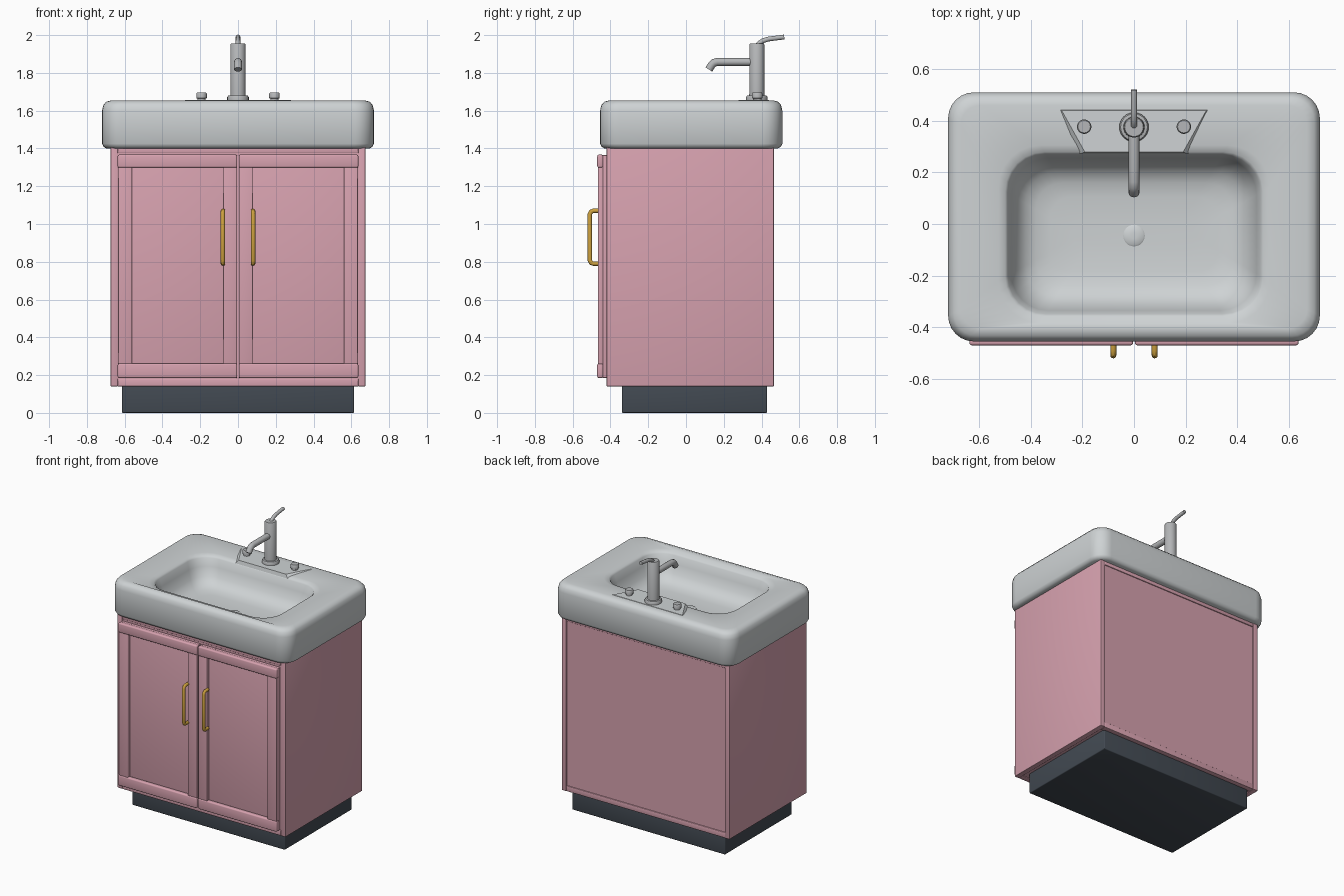
import bpy, bmesh, math
from mathutils import Vector

if "Cube" in bpy.data.objects:
    bpy.data.objects.remove(bpy.data.objects["Cube"])


def material(name, rgb):
    m = bpy.data.materials.new(name)
    m.diffuse_color = (*rgb, 1)
    m.use_nodes = True
    m.node_tree.nodes["Principled BSDF"].inputs["Base Color"].default_value = m.diffuse_color
    return m


PINK = material("pink paint", (0.68, 0.36, 0.43))
CERAMIC = material("white ceramic", (0.62, 0.65, 0.66))
METAL = material("brushed metal", (0.46, 0.47, 0.48))
GOLD = material("brass", (0.62, 0.36, 0.05))
DARK = material("dark plinth", (0.055, 0.068, 0.085))


def finish(name, bm, mat, smooth=True):
    bmesh.ops.recalc_face_normals(bm, faces=bm.faces)
    me = bpy.data.meshes.new(name)
    bm.to_mesh(me)
    bm.free()
    me.materials.append(mat)
    ob = bpy.data.objects.new(name, me)
    bpy.context.collection.objects.link(ob)
    if smooth:
        bpy.ops.object.select_all(action='DESELECT')
        ob.select_set(True)
        bpy.context.view_layer.objects.active = ob
        bpy.ops.object.shade_smooth_by_angle(angle=math.radians(40))
    return ob


def box(name, x, y, z, mat, bevel=0.0):
    bm = bmesh.new()
    bmesh.ops.create_cube(bm, size=1)
    for v in bm.verts:
        v.co = [lo + (c + 0.5) * (hi - lo) for c, (lo, hi) in zip(v.co, (x, y, z))]
    if bevel:
        bmesh.ops.bevel(bm, geom=bm.edges[:], offset=bevel, segments=3,
                        profile=0.5, affect='EDGES')
    return finish(name, bm, mat)


def loft(name, rings, mat):
    """Join rings of points with equal counts and cap both ends."""
    bm = bmesh.new()
    loops = [[bm.verts.new(p) for p in r] for r in rings]
    n = len(loops[0])
    for a, b in zip(loops, loops[1:]):
        for i in range(n):
            j = (i + 1) % n
            bm.faces.new((a[i], a[j], b[j], b[i]))
    bm.faces.new(loops[0])
    bm.faces.new(loops[-1])
    return finish(name, bm, mat)


def rounded_rect(cy, hx, hy, r, z, seg=6):
    pts = []
    for k, (sx, sy) in enumerate(((1, 1), (-1, 1), (-1, -1), (1, -1))):
        for i in range(seg + 1):
            a = math.pi / 2 * (k + i / seg)
            pts.append((sx * (hx - r) + r * math.cos(a),
                        cy + sy * (hy - r) + r * math.sin(a), z))
    return pts


def turned(name, x, y, profile, mat, n=24):
    """Lathe a (radius, z) profile about a vertical axis."""
    return loft(name, [[(x + r * math.cos(math.tau * i / n),
                         y + r * math.sin(math.tau * i / n), z)
                        for i in range(n)] for r, z in profile], mat)


def tube(name, x, path, radius, mat, n=12):
    """Sweep a circle along a (y, z) path lying in a plane of constant x."""
    p = [Vector(q) for q in path]
    rings = []
    for i, c in enumerate(p):
        a = (c - p[i - 1]).normalized() if i else (p[1] - c).normalized()
        b = (p[i + 1] - c).normalized() if i < len(p) - 1 else a
        t = (a + b).normalized()
        nrm = Vector((-t.y, t.x)) / max(0.5, t.dot(a))
        rings.append([(x + radius * math.cos(math.tau * k / n),
                       c.x + radius * nrm.x * math.sin(math.tau * k / n),
                       c.y + radius * nrm.y * math.sin(math.tau * k / n))
                      for k in range(n)])
    return loft(name, rings, mat)


# Plinth and cabinet carcass
box("plinth", (-0.615, 0.615), (-0.34, 0.43), (0, 0.16), DARK, 0.006)
box("cabinet_body", (-0.64, 0.64), (-0.415, 0.457), (0.145, 1.41), PINK)
for s, side in ((-1, "left"), (1, "right")):
    box(side + "_side_panel", sorted((s * 0.637, s * 0.675)), (-0.42, 0.465),
        (0.14, 1.41), PINK, 0.004)
for where, z in (("bottom", (0.14, 0.18)), ("top", (1.375, 1.41))):
    box(where + "_front_rail", (-0.638, 0.638), (-0.42, -0.38), z, PINK, 0.004)
    box(where + "_back_rail", (-0.638, 0.638), (0.42, 0.463), z, PINK, 0.004)

# Paired doors: backing panel, rails, stiles and bar handle
for s, side in ((-1, "left"), (1, "right")):
    def span(a, b):
        return sorted((s * a, s * b))
    box(side + "_door_panel", span(0.005, 0.635), (-0.442, -0.419), (0.185, 1.365), PINK, 0.004)
    for where, z in (("bottom", (0.185, 0.262)), ("top", (1.298, 1.367))):
        box(f"{side}_door_{where}_rail", span(0.004, 0.637), (-0.47, -0.438), z, PINK, 0.009)
    for where, x in (("inner", (0.005, 0.078)), ("outer", (0.56, 0.635))):
        box(f"{side}_door_{where}_stile", span(*x), (-0.466, -0.438), (0.258, 1.302), PINK, 0.005)
    tube(side + "_handle", s * 0.08,
         [(-0.46, 0.79), (-0.49, 0.79), (-0.503, 0.795), (-0.509, 0.808),
          (-0.509, 1.052), (-0.503, 1.065), (-0.49, 1.07), (-0.46, 1.07)], 0.0115, GOLD)

# Basin: outer shell, sloped rim and bowl in one loft
outer = [(1.40, 0.024), (1.408, 0.009), (1.425, 0.0), (1.60, 0.0),
         (1.63, 0.007), (1.647, 0.022), (1.655, 0.05)]
bowl = [(1.642, -0.03), (1.636, -0.004), (1.625, 0.006), (1.57, 0.02), (1.51, 0.045),
        (1.475, 0.075), (1.455, 0.115), (1.447, 0.17), (1.443, 0.26)]
rings = [rounded_rect(0.0275, 0.72 - d, 0.4825 - d, 0.10 - d * 0.5, z) for z, d in outer]
rings += [rounded_rect(-0.04, 0.495 - d, 0.315 - d, 0.15 - d * 0.4, z) for z, d in bowl]
loft("basin", rings, CERAMIC)

# Flat ledge carrying the tap
low = [(-0.21, 0.272), (0.21, 0.272), (0.33, 0.45), (-0.33, 0.45)]
top = [(-0.19, 0.278), (0.19, 0.278), (0.28, 0.44), (-0.28, 0.44)]
loft("tap_ledge", [[(x, y, 1.63) for x, y in low],
                   [(x, y, 1.6555) for x, y in top]], CERAMIC)

# Drain
turned("drain", 0, -0.045, [(0.042, 1.435), (0.042, 1.447), (0.036, 1.451), (0.012, 1.453)], CERAMIC)

# Tap: flanged body, spout, lever and side knobs
turned("tap_body", 0, 0.375,
       [(0.057, 1.65), (0.057, 1.672), (0.052, 1.679), (0.041, 1.681),
        (0.04, 1.69), (0.04, 1.95), (0.036, 1.956)], METAL)
tube("tap_spout", 0, [(0.36, 1.858), (0.165, 1.858), (0.148, 1.853), (0.137, 1.843),
                      (0.121, 1.818)], 0.021, METAL, 16)
tube("tap_lever", 0, [(0.375, 1.94), (0.387, 1.957), (0.405, 1.969), (0.435, 1.979),
                      (0.52, 1.99)], 0.0125, METAL)
for s, side in ((-1, "left"), (1, "right")):
    turned(side + "_knob", s * 0.193, 0.377,
           [(0.022, 1.65), (0.022, 1.664), (0.028, 1.667), (0.028, 1.69), (0.024, 1.695)], METAL)
